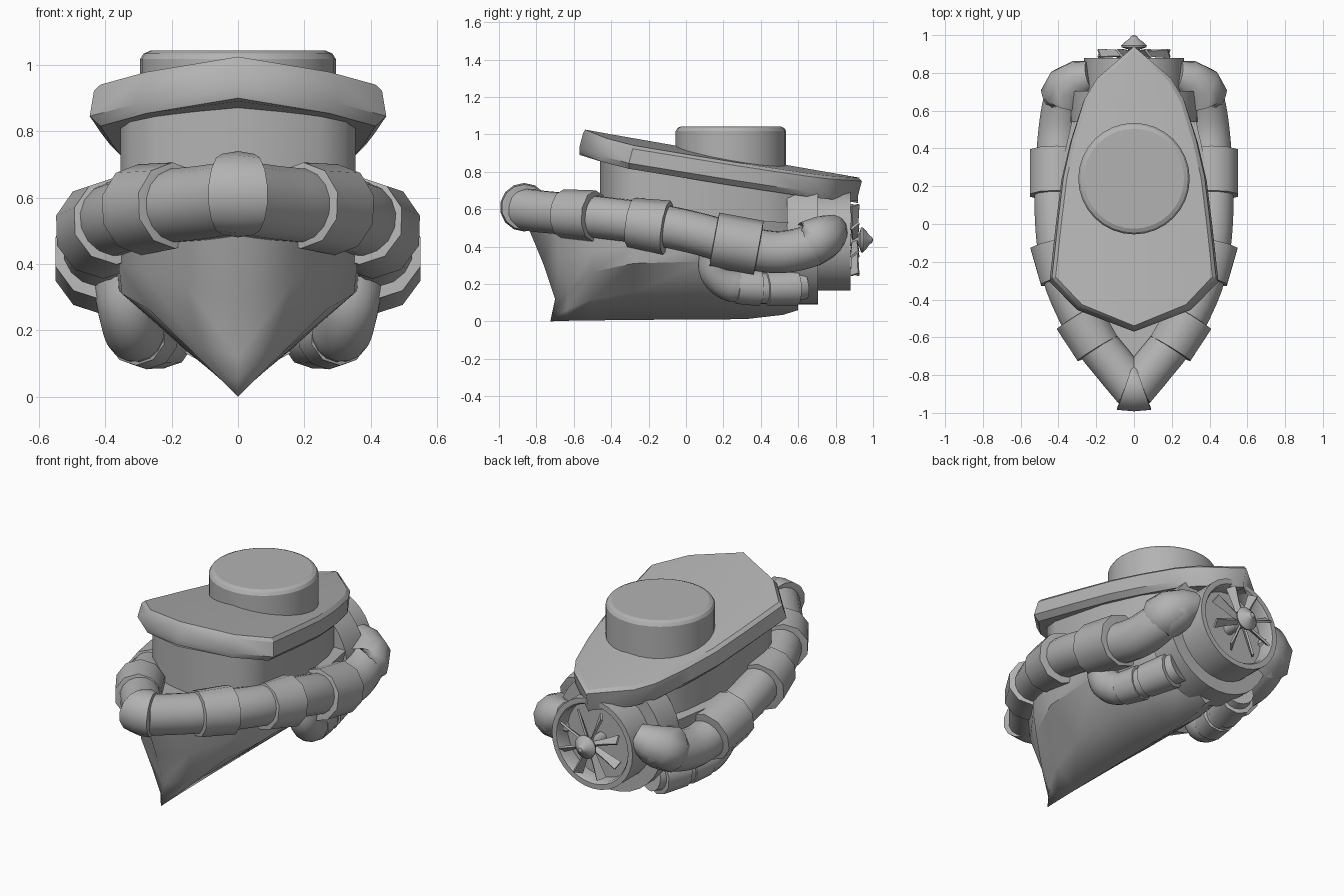
import bpy, bmesh, math
from mathutils import Vector

if "Cube" in bpy.data.objects:
    bpy.data.objects.remove(bpy.data.objects["Cube"])

grey = bpy.data.materials.new("plain_grey")
grey.diffuse_color = (0.45, 0.45, 0.45, 1)
grey.use_nodes = True
grey.node_tree.nodes["Principled BSDF"].inputs["Base Color"].default_value = grey.diffuse_color


def finish(name, bm, mirror=False, bevel=0, angle=35):
    bmesh.ops.remove_doubles(bm, verts=bm.verts, dist=0.0005)
    bmesh.ops.recalc_face_normals(bm, faces=bm.faces)
    me = bpy.data.meshes.new(name)
    bm.to_mesh(me)
    bm.free()
    me.materials.append(grey)
    ob = bpy.data.objects.new(name, me)
    bpy.context.collection.objects.link(ob)
    bpy.ops.object.select_all(action='DESELECT')
    ob.select_set(True)
    bpy.context.view_layer.objects.active = ob
    bpy.ops.object.shade_smooth_by_angle(angle=math.radians(angle))
    if mirror:
        m = ob.modifiers.new("mirror", 'MIRROR')
        m.merge_threshold = 0.001
    if bevel:
        b = ob.modifiers.new("bevel", 'BEVEL')
        b.width, b.segments = bevel, 2
        b.limit_method, b.angle_limit = 'ANGLE', math.radians(40)
    return ob


def loft(bm, rings, closed=True, caps=True):
    """Join successive rings of points with quads."""
    rows = [[bm.verts.new(p) for p in r] for r in rings]
    n = len(rows[0])
    for a, b in zip(rows, rows[1:]):
        for i in range(n if closed else n - 1):
            j = (i + 1) % n
            bm.faces.new((a[i], a[j], b[j], b[i]))
    if caps:
        bm.faces.new(rows[0])
        bm.faces.new(rows[-1])


def lathe(name, profile, z, y0=0, vertical=False, sides=32, angle=35):
    """Turn (radius, position) pairs about the y axis, or z when vertical."""
    bm = bmesh.new()
    rings = []
    for r, d in profile:
        ring = []
        for k in range(sides):
            a = math.tau * k / sides
            c, s = max(r, 0.001) * math.cos(a), max(r, 0.001) * math.sin(a)
            ring.append((c, y0 + s, z + d) if vertical else (c, d, z + s))
        rings.append(ring)
    loft(bm, rings)
    return finish(name, bm, angle=angle)


def smooth_path(pts, steps=5):
    p = [Vector(q) for q in pts]
    p = [2 * p[0] - p[1]] + p + [2 * p[-1] - p[-2]]
    out = []
    for a, b, c, d in zip(p, p[1:], p[2:], p[3:]):
        for k in range(steps):
            t = k / steps
            out.append(0.5 * (2 * b + (c - a) * t + (2 * a - 5 * b + 4 * c - d) * t * t
                              + (3 * b - a - 3 * c + d) * t ** 3))
    return out + [p[-2]]


def sweep(name, path, radii, sides=16, angle=50):
    """Pipe along a path with one radius per point."""
    bm = bmesh.new()
    tang = []
    for i in range(len(path)):
        t = path[min(i + 1, len(path) - 1)] - path[max(i - 1, 0)]
        tang.append(t.normalized())
    u = tang[0].cross(Vector((0, 0, 1))).normalized()
    rings = []
    for i, t in enumerate(tang):
        if i:
            u = tang[i - 1].rotation_difference(t) @ u
        v = t.cross(u)
        rings.append([path[i] + radii[i] * (u * math.cos(a) + v * math.sin(a))
                      for a in [math.tau * (k + 0.5) / sides for k in range(sides)]])
    loft(bm, rings)
    return finish(name, bm, mirror=True, angle=angle)


def collar(name, centre, direction, half, r0, r1, inner, sides=10):
    """Faceted sleeve with a stepped lip at each end."""
    c, d = Vector(centre), Vector(direction).normalized()
    a, b = c - d * half, c + d * half
    e = d * 0.003
    sweep(name, [a - e, a, b, b + e], [inner, r0, r1, inner], sides)


# hull: half stations running keel, bilge, chine, side, sheer, centreline
stations = [
    [(0, -.725, 0), (0, -.715, .05), (0, -.70, .12), (0, -.76, .30), (0, -.88, .59), (0, -.88, .59)],
    [(0, -.64, .003), (.06, -.64, .06), (.12, -.63, .15), (.16, -.68, .34), (.17, -.70, .585), (0, -.70, .585)],
    [(0, -.50, .005), (.12, -.50, .12), (.27, -.50, .265), (.29, -.50, .38), (.29, -.50, .57), (0, -.50, .57)],
    [(0, -.28, .008), (.17, -.28, .155), (.35, -.28, .31), (.36, -.28, .40), (.37, -.28, .56), (0, -.28, .56)],
    [(0, .10, .01), (.18, .10, .16), (.36, .10, .32), (.365, .10, .40), (.39, .10, .55), (0, .10, .55)],
    [(0, .32, .012), (.17, .32, .15), (.33, .32, .30), (.35, .32, .40), (.38, .32, .54), (0, .32, .54)],
    [(0, .52, .035), (.14, .52, .15), (.27, .52, .28), (.30, .52, .38), (.33, .54, .53), (0, .54, .53)],
    [(0, .60, .06), (.12, .60, .16), (.22, .60, .28), (.25, .60, .38), (.27, .60, .53), (0, .60, .53)],
]
bm = bmesh.new()
loft(bm, stations, closed=False, caps=False)
bm.faces.new([bm.verts.new(p) for p in stations[-1]])
finish("hull", bm, mirror=True, angle=40)


def deck_z(x, y):
    return 0.93 - 0.173 * y - 0.09 * abs(x)


# cabin wall rising into the sloping roof
outline = [(0, -.46), (.13, -.435), (.25, -.395), (.325, -.34), (.355, -.24),
           (.35, .15), (.30, .42), (.22, .62), (0, .70)]
bm = bmesh.new()
loft(bm, [[(x, y, .45) for x, y in outline],
          [(x, y, deck_z(x, y) - .06) for x, y in outline]], closed=False, caps=False)
finish("cabin_wall", bm, mirror=True, angle=50)

# overhanging roof slab with a central ridge and chamfered rims
outline = [(0, -.55), (.29, -.435), (.43, -.285), (.40, 0), (.37, .25), (.325, .45),
           (.26, .66), (.195, .77), (0, .94)]
bm = bmesh.new()
rings = []
for x, y in outline:
    t, r = deck_z(x, y), deck_z(0, y)
    k = 1 - .015 / max(x, .3)
    rings.append([(0, y * .99, r), (x * k, y * .98, t), (x * 1.01, y, t - .018),
                  (x * 1.04, y - .02, t - .095), (x * k, y - .02, t - .125), (0, y - .02, r - .135)])
loft(bm, rings, closed=False, caps=False)
finish("roof_slab", bm, mirror=True, angle=30)

# round turret on the roof
lathe("turret", [(0, .78), (.295, .78), (.295, 1.018), (.285, 1.034), (.265, 1.043)],
      0, y0=.24, vertical=True, angle=18)

# upper side pipe from bow to stern
upper = smooth_path([(0, -.875, .60), (.10, -.755, .585), (.23, -.585, .57), (.355, -.33, .54),
                     (.40, -.12, .51), (.415, .10, .46), (.41, .28, .405), (.395, .48, .37),
                     (.37, .64, .395), (.33, .73, .44), (.24, .775, .49)])
sweep("upper_pipe", upper, [.113] * (len(upper) - 5) + [.11, .105, .095, .085, .08])

# sleeves on the upper pipe
collar("front_sleeve", (.245, -.575, .57), (.5, .82, -.06), .10, .13, .137, .112)
collar("middle_sleeve", (.39, -.20, .515), (.2, .95, -.14), .10, .132, .147, .112)
collar("rear_sleeve", (.41, .27, .415), (0, .98, -.18), .12, .147, .147, .115)

# flared elbow leading the pipe into the engine
elbow = smooth_path([(.372, .665, .415), (.345, .735, .45), (.29, .77, .475), (.23, .785, .495)], 1)
sweep("pipe_elbow", [elbow[0] - Vector((.001, .003, .001))] + elbow, [.105, .128, .118, .10, .08], 12)

# wedge-shaped sleeve covering the joint at the bow
bm = bmesh.new()
rings = []
for side, r in ((-1, .11), (-1, .122), (0, .13), (1, .122), (1, .11)):
    ring = []
    for k in range(14):
        a = math.tau * (k + .5) / 14
        ring.append((side * (.048 + .042 * math.cos(a)), -.865 - r * math.cos(a), .61 + r * math.sin(a)))
    rings.append(ring)
loft(bm, rings)
finish("bow_sleeve", bm, angle=50)

# lower exhaust pipe curling from the hull side to the engine
lower = smooth_path([(.35, .16, .36), (.335, .16, .27), (.315, .23, .20), (.285, .36, .178),
                     (.25, .50, .18), (.21, .63, .20)])
sweep("lower_pipe", lower, [.09] * 12 + [.084] * (len(lower) - 12))
collar("lower_front_sleeve", (.29, .33, .182), (-.25, .96, -.03), .065, .09, .098, .085)
collar("lower_rear_sleeve", (.25, .51, .18), (-.27, .96, .05), .085, .092, .10, .085)

# engine housing, open at the back
lathe("engine_housing", [(0, .54), (.34, .54), (.34, .705), (.265, .705), (.265, .88),
                         (.235, .88), (.225, .865), (.225, .79), (0, .79)], .43)

# fan hub and blades
lathe("fan_hub", [(0, .79), (.032, .79), (.032, .925), (.065, .935), (.068, .945),
                  (.05, .963), (.025, .98), (.015, .995), (0, 1.0)], .435, sides=16)
bm = bmesh.new()
for k in range(8):
    a = math.tau * (k + .5) / 8
    out, side = Vector((math.cos(a), 0, math.sin(a))), Vector((-math.sin(a), 0, math.cos(a)))
    rings = []
    for r, w, twist in ((.025, .015, 1.1), (.12, .02, 1.0), (.2, .027, .85)):
        wide = side * math.cos(twist) + Vector((0, math.sin(twist), 0))
        thick = out.cross(wide).normalized() * .006
        mid = Vector((0, .903, .435)) + out * r
        rings.append([mid + wide * w + thick, mid - wide * w + thick,
                      mid - wide * w - thick, mid + wide * w - thick])
    loft(bm, rings)
finish("fan_blades", bm)
